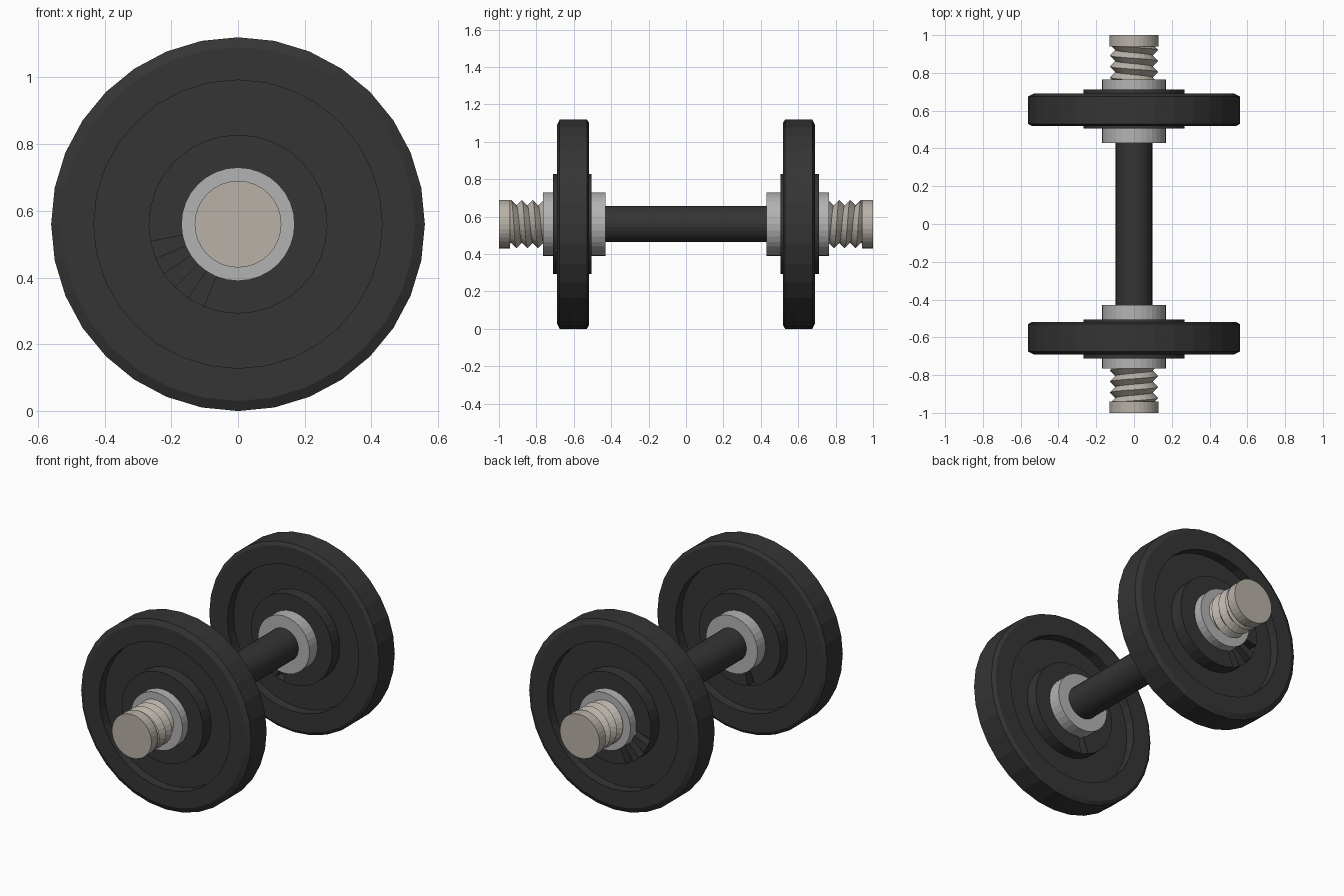
import bpy, bmesh
from math import sin, cos, pi

if "Cube" in bpy.data.objects:
    bpy.data.objects.remove(bpy.data.objects["Cube"])

CZ = 0.56      # height of the bar axis
SEG = 32


def material(name, rgb):
    m = bpy.data.materials.new(name)
    m.diffuse_color = (*rgb, 1)
    m.use_nodes = True
    m.node_tree.nodes["Principled BSDF"].inputs["Base Color"].default_value = m.diffuse_color
    return m


rubber = material("dark_rubber", (0.035, 0.035, 0.035))
metal = material("grey_metal", (0.45, 0.45, 0.45))
steel = material("warm_steel", (0.48, 0.44, 0.39))


def finish(bm, name, mat):
    bmesh.ops.recalc_face_normals(bm, faces=bm.faces)
    me = bpy.data.meshes.new(name)
    bm.to_mesh(me)
    bm.free()
    me.materials.append(mat)
    ob = bpy.data.objects.new(name, me)
    ob.location.z = CZ
    bpy.context.collection.objects.link(ob)
    return ob


def lathe(name, profile, side, mat, notches=()):
    """Revolve (radius, y) points about the y axis; radius 0 closes an end.
    notches: (profile edge, sector, depth) faces sunk along y."""
    bm = bmesh.new()
    rings = [[bm.verts.new((r * cos(2 * pi * i / SEG), y * side, r * sin(2 * pi * i / SEG)))
              for i in range(SEG)] for r, y in profile]
    faces = {}
    for e in range(len(rings) - 1):
        a, b = rings[e], rings[e + 1]
        for i in range(SEG):
            j = (i + 1) % SEG
            faces[e, i] = bm.faces.new((a[i], a[j], b[j], b[i]))
    bm.faces.new(rings[0])
    bm.faces.new(rings[-1])
    for e, i, depth in notches:
        new = bmesh.ops.extrude_discrete_faces(bm, faces=[faces[e, i]])["faces"]
        bmesh.ops.translate(bm, verts=new[0].verts, vec=(0, depth * side, 0))
    return finish(bm, name, mat)


def thread(name, side, y0=0.66, y1=1.0, pitch=0.058, steps=24):
    """Sharp helical screw thread; its open ends hide in the collar and cap."""
    bm = bmesh.new()
    n = int((y1 - y0) / pitch * steps)

    def helix(r, shift, count):
        return [bm.verts.new((r * cos(2 * pi * k / steps),
                              side * min(y0 + pitch * (k / steps + shift), 0.995),
                              r * sin(2 * pi * k / steps))) for k in range(count)]

    root = helix(0.1, 0, n + steps)
    crest = helix(0.129, 0.5, n)
    for k in range(n - 1):
        bm.faces.new((root[k], root[k + 1], crest[k + 1], crest[k]))
        bm.faces.new((crest[k], crest[k + 1], root[k + 1 + steps], root[k + steps]))
    return finish(bm, name, steel)


# Grip bar
lathe("grip_bar", [(0.097, -0.6), (0.097, 0.6)], 1, rubber)

# Plate cross-section: inner hub, recess, rim, recess, outer hub
plate = [(0.09, 0.505), (0.16, 0.505), (0.268, 0.505), (0.268, 0.575), (0.432, 0.575),
         (0.432, 0.518), (0.54, 0.518), (0.56, 0.53), (0.56, 0.675), (0.53, 0.69),
         (0.432, 0.69), (0.432, 0.635), (0.268, 0.635), (0.268, 0.711), (0.16, 0.711),
         (0.09, 0.711)]
slots = [(13, i, -0.05) for i in (17, 19, 21)] + [(1, 22, 0.05)]

for side, end in ((-1, "front"), (1, "back")):
    lathe(end + "_plate", plate, side, rubber, slots)
    # Collars on both faces of the plate
    lathe(end + "_inner_collar", [(0.17, 0.43), (0.17, 0.52)], side, metal)
    lathe(end + "_outer_collar", [(0.17, 0.69), (0.17, 0.765)], side, metal)
    # Threaded end with its plain tip
    thread(end + "_thread", side)
    lathe(end + "_tip", [(0.13, 0.94), (0.13, 1.0)], side, steel)
